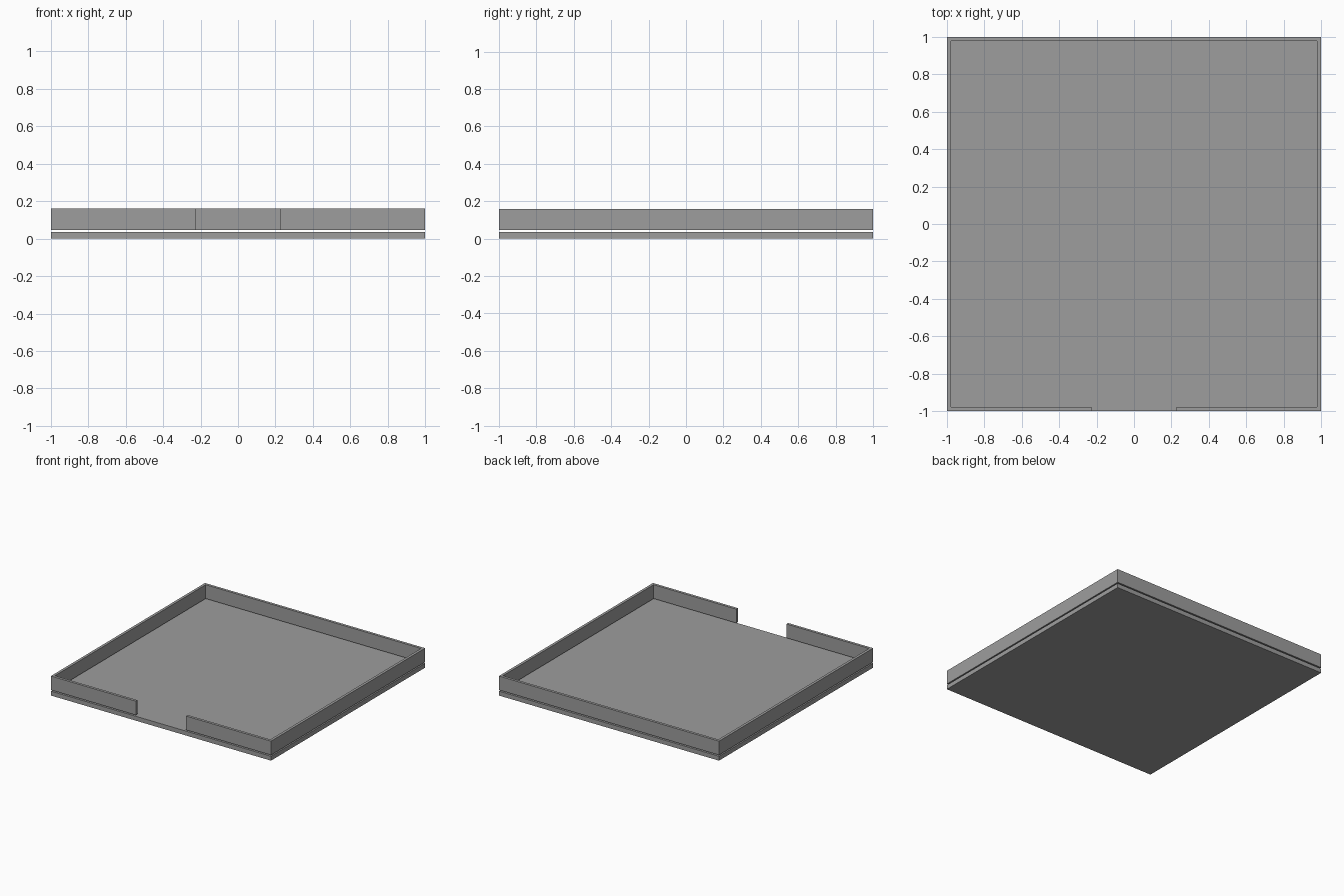
import bpy
import bmesh

cube = bpy.data.objects.get("Cube")
if cube:
    bpy.data.objects.remove(cube, do_unlink=True)

# One plain grey for everything
GREY = (0.34, 0.34, 0.34, 1.0)
grey = bpy.data.materials.new("plain grey")
grey.use_nodes = True
grey.diffuse_color = GREY
grey.node_tree.nodes["Principled BSDF"].inputs["Base Color"].default_value = GREY

HALF = 1.0          # half the side of the square plan
WALL = 0.022        # wall thickness
OPENING = 0.228     # half the width of the front opening
FLOOR_TOP = 0.036
WALL_BOTTOM = 0.046
WALL_TOP = 0.16


def extrude_outline(name, outline, bottom, top):
    """Raise a closed plan outline into a flat-sided solid."""
    bm = bmesh.new()
    base = bm.faces.new([bm.verts.new((x, y, bottom)) for x, y in outline])
    raised = bmesh.ops.extrude_face_region(bm, geom=[base])["geom"]
    verts = [v for v in raised if isinstance(v, bmesh.types.BMVert)]
    bmesh.ops.translate(bm, verts=verts, vec=(0, 0, top - bottom))
    bmesh.ops.recalc_face_normals(bm, faces=bm.faces)
    mesh = bpy.data.meshes.new(name)
    bm.to_mesh(mesh)
    bm.free()
    mesh.materials.append(grey)
    obj = bpy.data.objects.new(name, mesh)
    bpy.context.collection.objects.link(obj)
    return obj


# Floor slab
square = [(-HALF, -HALF), (HALF, -HALF), (HALF, HALF), (-HALF, HALF)]
extrude_outline("floor_slab", square, 0, FLOOR_TOP)

# Continuous perimeter wall, open in the middle of the front,
# held just clear of the slab by a thin shadow gap
inner = HALF - WALL
right_half = [(OPENING, -HALF), (HALF, -HALF), (HALF, HALF)]
right_inner = [(inner, inner), (inner, -inner), (OPENING, -inner)]


def mirrored(points):
    return [(-x, y) for x, y in reversed(points)]


wall_plan = right_half + mirrored(right_half) + mirrored(right_inner) + right_inner
extrude_outline("perimeter_wall", wall_plan, WALL_BOTTOM, WALL_TOP)
